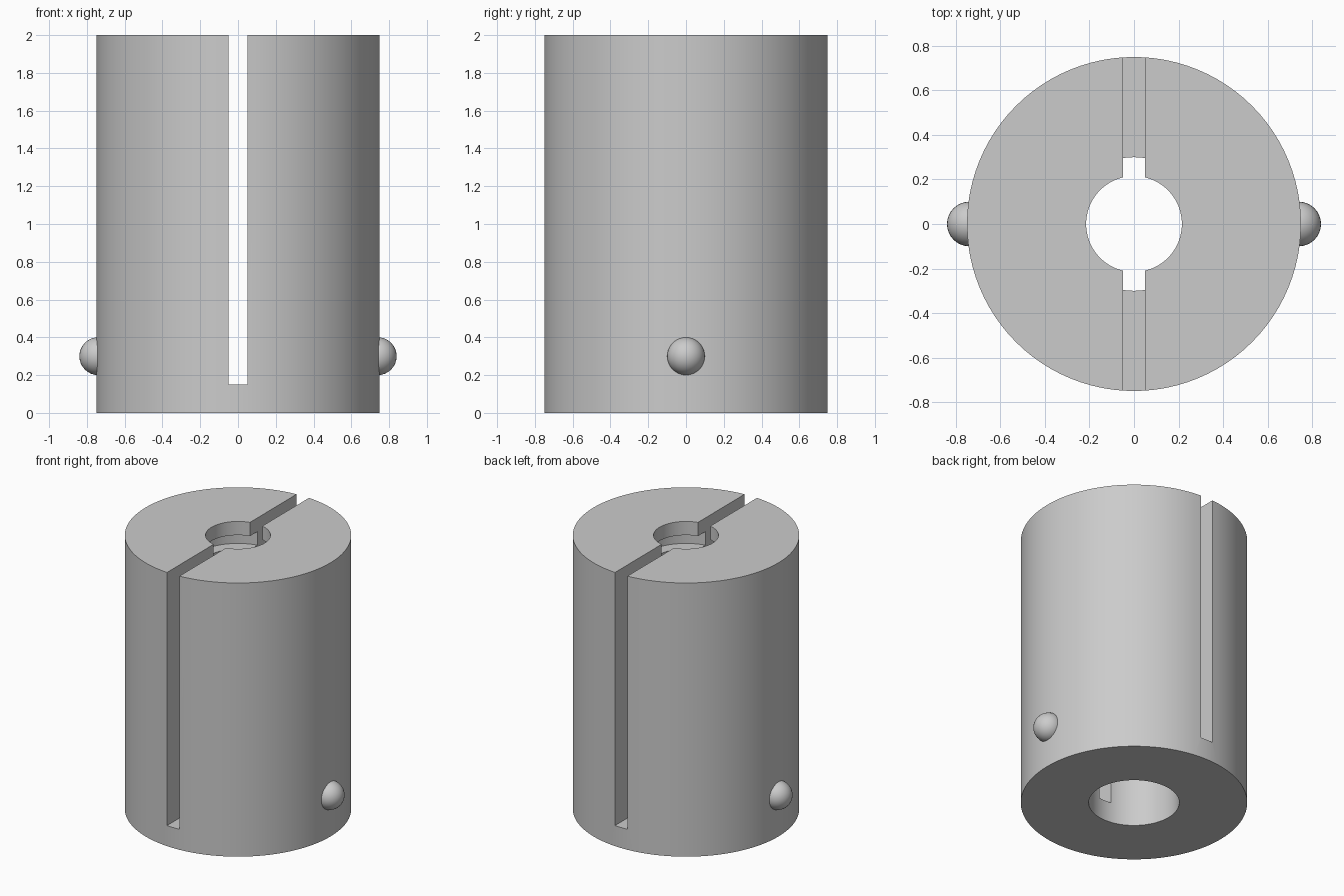
import bpy, bmesh, math

if "Cube" in bpy.data.objects:
    bpy.data.objects.remove(bpy.data.objects["Cube"])

grey = bpy.data.materials.new("plain grey")
grey.diffuse_color = (0.6, 0.6, 0.6, 1)
grey.use_nodes = True
grey.node_tree.nodes["Principled BSDF"].inputs["Base Color"].default_value = grey.diffuse_color

R, BORE, LIP = 0.75, 0.30, 0.215   # outer, bore and rib radii
SEGMENTS = 96


def smooth(obj):
    bpy.ops.object.select_all(action='DESELECT')
    obj.select_set(True)
    bpy.context.view_layer.objects.active = obj
    bpy.ops.object.shade_smooth_by_angle(angle=math.radians(30))


def lathe(name, profile):
    """Revolve a closed (radius, z) outline around the z axis."""
    bm = bmesh.new()
    rings = []
    for i in range(SEGMENTS):
        a = 2 * math.pi * i / SEGMENTS
        rings.append([bm.verts.new((r * math.cos(a), r * math.sin(a), z))
                      for r, z in profile])
    n = len(profile)
    for i in range(SEGMENTS):
        p, q = rings[i], rings[(i + 1) % SEGMENTS]
        for j in range(n):
            k = (j + 1) % n
            bm.faces.new((p[j], q[j], q[k], p[k]))
    bmesh.ops.recalc_face_normals(bm, faces=bm.faces)
    mesh = bpy.data.meshes.new(name)
    bm.to_mesh(mesh)
    bm.free()
    obj = bpy.data.objects.new(name, mesh)
    bpy.context.collection.objects.link(obj)
    mesh.materials.append(grey)
    return obj


# Thick sleeve: wide bore, with a rib, a groove and a lip near the top
sleeve = lathe("slotted_sleeve", [
    (R, 0), (R, 2), (LIP, 2), (LIP, 1.9), (BORE, 1.9),
    (BORE, 1.8), (LIP, 1.8), (LIP, 1.7), (BORE, 1.7), (BORE, 0)])

# Slot through front and back, open at the top
bpy.ops.mesh.primitive_cube_add(size=1, location=(0, 0, 1.15))
cutter = bpy.context.object
cutter.name = "slot_cutter"
cutter.scale = (0.1, 2, 2)
cutter.hide_render = True
cut = sleeve.modifiers.new("slot", 'BOOLEAN')
cut.operation = 'DIFFERENCE'
cut.solver = 'EXACT'
cut.object = cutter
bpy.context.view_layer.objects.active = sleeve
bpy.ops.object.modifier_apply(modifier=cut.name)
bpy.data.objects.remove(cutter)
smooth(sleeve)

# Round locking studs on both sides
for name, side in (("left_stud", -1), ("right_stud", 1)):
    bpy.ops.mesh.primitive_uv_sphere_add(
        segments=32, ring_count=16, radius=0.1, location=(side * 0.74, 0, 0.3))
    stud = bpy.context.object
    stud.name = name
    stud.data.materials.append(grey)
    smooth(stud)
